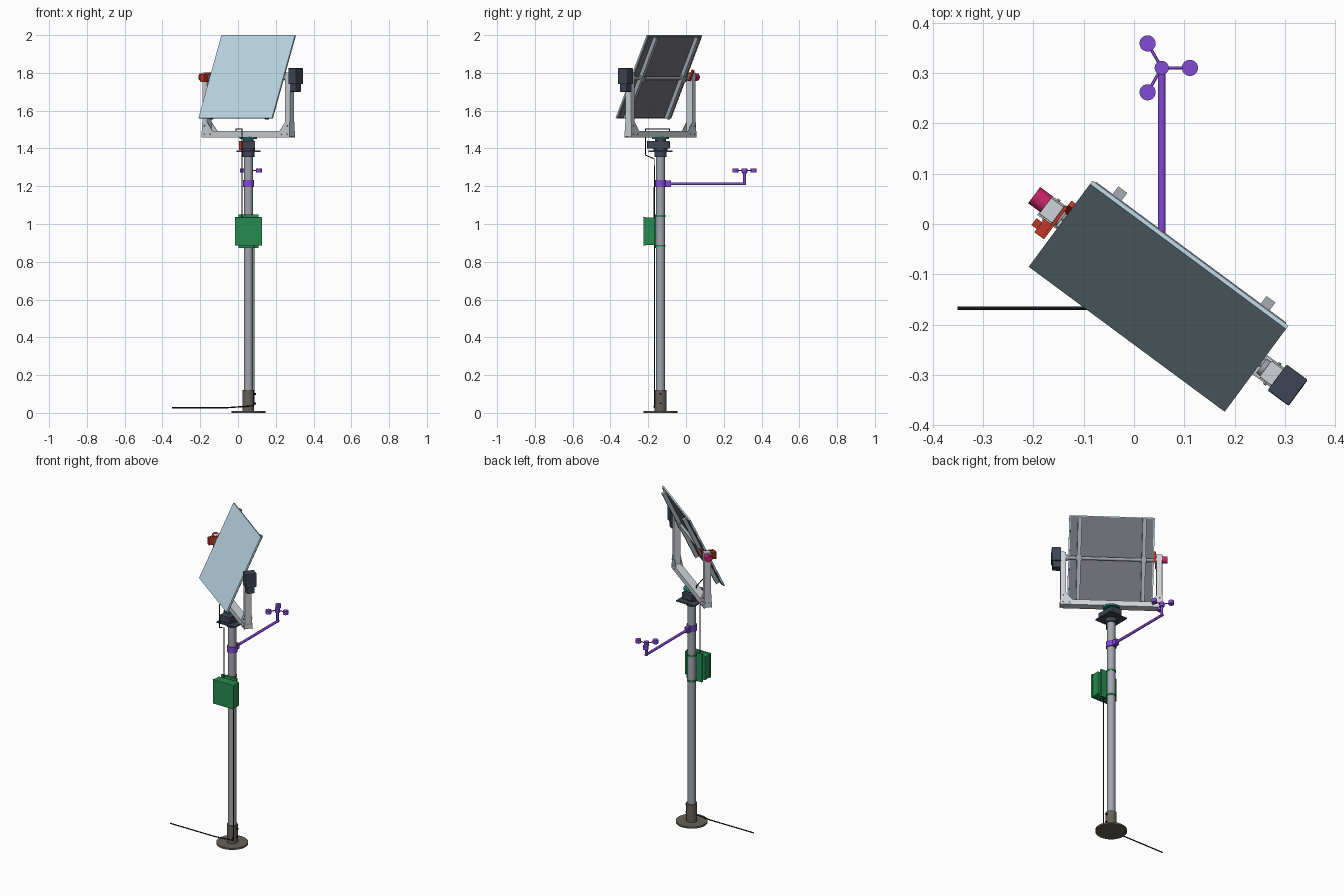
import bpy, bmesh
from math import radians, cos, sin, pi
from mathutils import Matrix, Vector

if "Cube" in bpy.data.objects:
    bpy.data.objects.remove(bpy.data.objects["Cube"])

PX, PY = 0.055, -0.135
WORLD = Matrix.Identity(4)
FORK = Matrix.Translation((PX, PY, 0)) @ Matrix.Rotation(radians(-36.5), 4, 'Z')
PANEL = FORK @ Matrix.Translation((0, 0, 1.775)) @ Matrix.Rotation(radians(-25), 4, 'X')

mats = {}
COLORS = {
    "glass": (0.50, 0.68, 0.78), "slate": (0.17, 0.17, 0.20), "alloy": (0.62, 0.65, 0.68),
    "steel": (0.36, 0.38, 0.42), "dark": (0.05, 0.06, 0.09), "iron": (0.13, 0.12, 0.10),
    "purple": (0.22, 0.07, 0.65), "green": (0.02, 0.26, 0.08), "teal": (0.02, 0.25, 0.2),
    "red": (0.55, 0.04, 0.02), "crimson": (0.6, 0.02, 0.14), "black": (0.01, 0.01, 0.012),
}


def finish(name, bm, color, frame, bevel=0):
    me = bpy.data.meshes.new(name)
    bmesh.ops.recalc_face_normals(bm, faces=bm.faces)
    bm.to_mesh(me)
    bm.free()
    ob = bpy.data.objects.new(name, me)
    ob.matrix_world = frame
    bpy.context.collection.objects.link(ob)
    if color not in mats:
        mats[color] = bpy.data.materials.new(color)
        mats[color].diffuse_color = (*COLORS[color], 1)
    me.materials.append(mats[color])
    if bevel:
        mod = ob.modifiers.new("bevel", 'BEVEL')
        mod.width, mod.segments = bevel, 2
    return ob


def box(name, lo, hi, color, frame=WORLD, bevel=0):
    lo, hi = Vector(lo), Vector(hi)
    bm = bmesh.new()
    bmesh.ops.create_cube(bm, size=1, matrix=Matrix.Translation((lo + hi) / 2) @ Matrix.Diagonal((*(hi - lo), 1)))
    return finish(name, bm, color, frame, bevel)


def rod(name, a, b, r, color, frame=WORLD, n=32, r2=None):
    a, b = Vector(a), Vector(b)
    d = b - a
    m = Matrix.Translation((a + b) / 2) @ d.to_track_quat('Z', 'Y').to_matrix().to_4x4()
    bm = bmesh.new()
    bmesh.ops.create_cone(bm, cap_ends=True, segments=n, radius1=r, radius2=r if r2 is None else r2,
                          depth=d.length, matrix=m)
    for f in bm.faces:
        f.smooth = len(f.verts) == 4 and n > 8
    for e in bm.edges:
        e.smooth = all(len(f.verts) == 4 for f in e.link_faces)
    return finish(name, bm, color, frame)


def ring(name, z0, z1, r, color):
    return rod(name, (PX, PY, z0), (PX, PY, z1), r, color)


def prism(name, pts, y0, y1, color, frame):
    bm = bmesh.new()
    f = bm.faces.new([bm.verts.new((x, y0, z)) for x, z in pts])
    g = bmesh.ops.extrude_face_region(bm, geom=[f])["geom"]
    bmesh.ops.translate(bm, vec=(0, y1 - y0, 0), verts=[v for v in g if isinstance(v, bmesh.types.BMVert)])
    return finish(name, bm, color, frame)


def cable(name, pts, r):
    cu = bpy.data.curves.new(name, 'CURVE')
    cu.dimensions, cu.bevel_depth, cu.bevel_resolution, cu.use_fill_caps = '3D', r, 2, True
    sp = cu.splines.new('POLY')
    sp.points.add(len(pts) - 1)
    for p, c in zip(sp.points, pts):
        p.co = (*c, 1)
    cu.materials.append(mats["black"])
    bpy.context.collection.objects.link(bpy.data.objects.new(name, cu))


# Base and pole
ring("base_disc", 0, 0.01, 0.09, "iron")
ring("pole_socket", 0.01, 0.12, 0.031, "iron")
ring("pole", 0.012, 1.39, 0.0235, "steel")
for z in (0.05, 0.1):
    rod("socket_bolt", (PX, PY, z), (PX + 0.041, PY, z), 0.005, "black", n=6)

# Control box with mounting plate and straps
box("control_box", (-0.014, -0.223, 0.888), (0.125, -0.167, 1.034), "green", bevel=0.003)
box("control_box_lid", (-0.016, -0.226, 0.886), (0.127, -0.212, 1.036), "green", bevel=0.002)
box("box_mounting_plate", (0.002, -0.168, 0.874), (0.108, -0.158, 1.05), "green")
for z in (0.885, 1.043):
    ring("pole_strap", z - 0.005, z + 0.005, 0.027, "green")

# Wind sensor
ring("boom_clamp", 1.195, 1.232, 0.029, "purple")
box("boom_clamp_block", (PX - 0.013, PY + 0.02, 1.197), (PX + 0.013, -0.08, 1.23), "purple")
rod("boom", (PX, -0.1, 1.213), (PX, 0.318, 1.213), 0.0078, "purple")
rod("sensor_mast", (PX, 0.31, 1.207), (PX, 0.31, 1.275), 0.0075, "purple")
rod("sensor_hub", (PX, 0.31, 1.268), (PX, 0.31, 1.294), 0.014, "purple")
for k in range(3):
    a = k * 2 * pi / 3
    c = Vector((PX + 0.056 * cos(a), 0.31 + 0.056 * sin(a), 1.283))
    rod("cup_arm", (PX, 0.31, 1.283), c, 0.003, "purple", n=12)
    rod("wind_cup", c - Vector((0, 0, 0.011)), c + Vector((0, 0, 0.011)), 0.016, "purple")

# Turning head
ring("head_collar", 1.355, 1.382, 0.033, "dark")
box("head_plate", (PX - 0.063, PY - 0.063, 1.38), (PX + 0.063, PY + 0.063, 1.388), "dark")
ring("head_drum", 1.388, 1.405, 0.036, "dark")
box("turn_drive", (0.018, -0.206, 1.4), (0.09, -0.086, 1.44), "dark", bevel=0.003)
box("turn_sensor", (0.004, -0.15, 1.393), (0.019, -0.12, 1.44), "red")
ring("head_neck", 1.438, 1.452, 0.028, "dark")
ring("turntable", 1.449, 1.46, 0.046, "teal")

# Fork: channel beam, two arms, gussets and bolts
box("fork_beam_top", (-0.29, -0.022, 1.484), (0.29, 0.022, 1.492), "alloy", FORK)
box("fork_beam_bottom", (-0.27, -0.022, 1.459), (0.27, 0.022, 1.464), "alloy", FORK)
for s in (-1, 1):
    box("fork_beam_side", (-0.29, s * 0.022 - 0.002, 1.459), (0.29, s * 0.022 + 0.002, 1.492), "alloy", FORK)
    x0, x1 = sorted((s * 0.256, s * 0.288))
    box("fork_arm", (x0, -0.02, 1.462), (x1, 0.02, 1.803), "alloy", FORK, bevel=0.002)
    for y in (-0.022, 0.018):
        prism("corner_gusset", [(s * 0.288, 1.46), (s * 0.22, 1.46), (s * 0.22, 1.492), (s * 0.258, 1.54),
                                (s * 0.288, 1.54)], y, y + 0.004, "alloy", FORK)
    for x, z in ((0.273, 1.52), (0.273, 1.475), (0.235, 1.475)):
        rod("gusset_bolt", (s * x, -0.027, z), (s * x, 0.027, z), 0.004, "steel", FORK, 6)
    rod("bearing", (s * 0.246, 0, 1.775), (s * 0.258, 0, 1.775), 0.018, "steel", FORK)

# Tilt motor, tilt encoder and limit switch
box("tilt_motor", (0.285, -0.032, 1.74), (0.337, 0.032, 1.825), "dark", FORK, bevel=0.003)
box("tilt_motor_end", (0.288, -0.023, 1.70), (0.332, 0.023, 1.742), "dark", FORK, bevel=0.003)
rod("tilt_encoder", (-0.286, 0.004, 1.778), (-0.318, 0.004, 1.778), 0.02, "crimson", FORK)
box("limit_bracket", (-0.256, -0.045, 1.785), (-0.25, 0.025, 1.803), "red", FORK)
box("limit_switch", (-0.274, -0.055, 1.752), (-0.25, -0.022, 1.795), "red", FORK)
box("limit_switch_tab", (-0.287, -0.047, 1.765), (-0.272, -0.03, 1.79), "red", FORK)
box("limit_finger", (-0.252, 0.008, -0.01), (-0.238, 0.02, 0.05), "red", PANEL)

# Tilting mirror panel with backing, ribs and axle
H = 0.242
box("mirror", (-H, -0.016, -H), (H, -0.007, H), "glass", PANEL)
box("mirror_backing", (-0.235, -0.007, -0.237), (0.235, -0.002, 0.237), "slate", PANEL)
for s in (-1, 1):
    box("back_rib", (s * 0.183 - 0.011, -0.003, -0.235), (s * 0.183 + 0.011, 0.02, 0.235), "steel", PANEL)
    box("axle_clamp", (s * 0.183 - 0.016, 0.0, -0.016), (s * 0.183 + 0.016, 0.024, 0.016), "steel", PANEL)
rod("axle", (-0.29, 0.006, 0), (0.29, 0.006, 0), 0.0095, "steel", PANEL)

# Cables
cable("ground_cable", [(-0.35, -0.167, 0.028), (-0.05, -0.167, 0.028), (0.02, -0.169, 0.033),
                       (0.083, -0.167, 0.037), (0.085, -0.167, 0.06), (0.085, -0.167, 0.89)], 0.0035)
cable("head_cable", [(0.022, -0.168, 1.03), (0.022, -0.168, 1.345), (0.022, -0.215, 1.365),
                     (0.022, -0.215, 1.503), (-0.01, -0.087, 1.503), (-0.01, -0.087, 1.485)], 0.003)

for m in bpy.data.materials:
    if m.users and not m.is_grease_pencil:
        m.use_nodes = True
        m.node_tree.nodes["Principled BSDF"].inputs["Base Color"].default_value = m.diffuse_color
